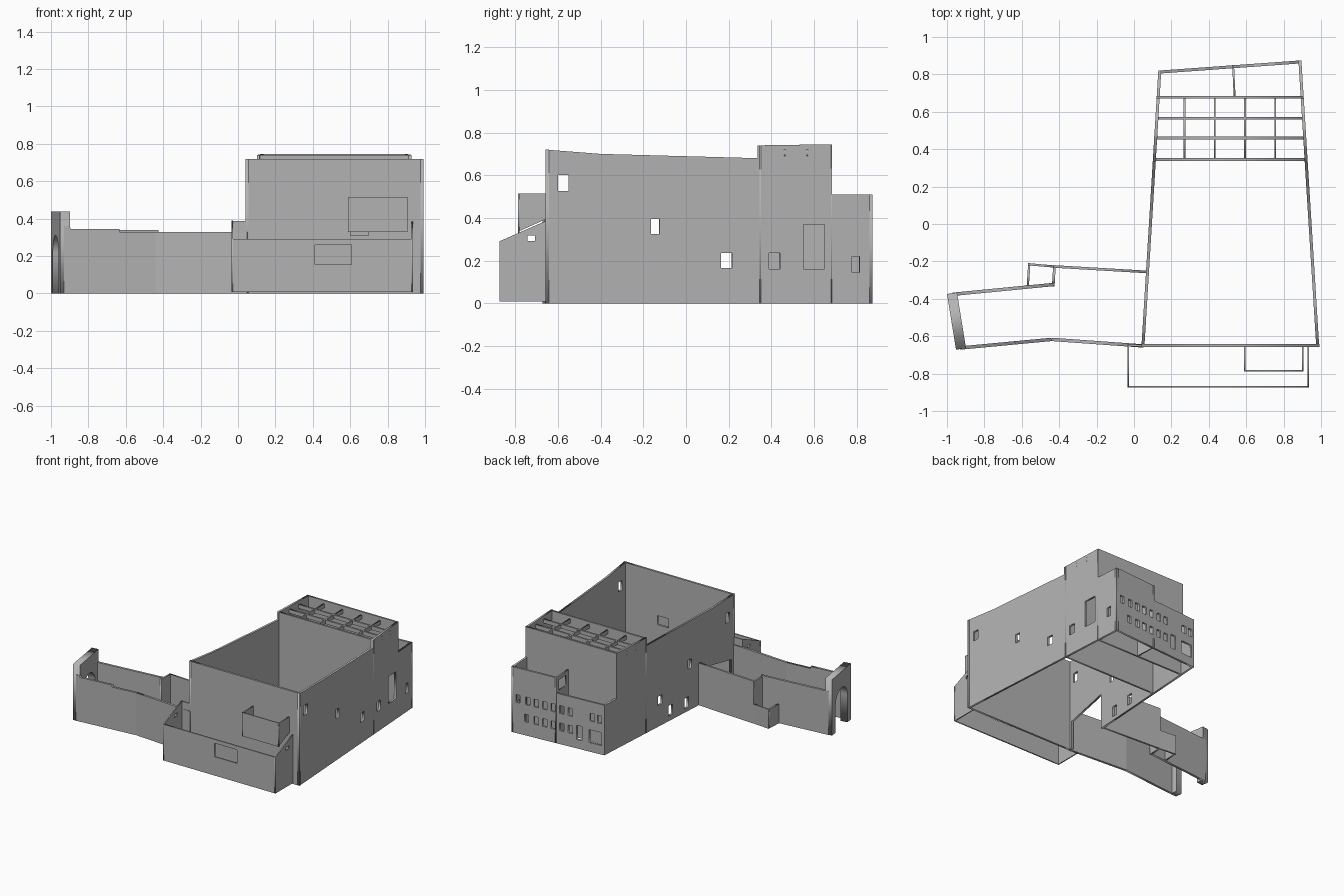
import bpy, math
from mathutils import Matrix, Vector

cube = bpy.data.objects.get("Cube")
if cube:
    bpy.data.objects.remove(cube, do_unlink=True)

plaster = bpy.data.materials.new("grey_plaster")
plaster.use_nodes = True
GREY = (0.45, 0.45, 0.45, 1)
plaster.diffuse_color = GREY
plaster.node_tree.nodes["Principled BSDF"].inputs["Base Color"].default_value = GREY


def rect(centre, base, width, height):
    a, b = centre - width / 2, centre + width / 2
    return [(a, base), (b, base), (b, base + height), (a, base + height)]


def wall(name, p, q, profile, holes=(), t=0.016, side=0):
    """Slab from p to q; a number as profile means a plain height.
    Profiles and holes use world x or y, whichever runs along the wall.
    side: -1 thickens left of the direction of travel, +1 right, 0 both."""
    d = Vector((q[0] - p[0], q[1] - p[1], 0))
    axis = 0 if abs(d.x) > abs(d.y) else 1
    stretch = d.length / d[axis]
    if isinstance(profile, (int, float)):
        profile = [(p[axis], 0), (q[axis], 0), (q[axis], profile), (p[axis], profile)]
    d.normalize()
    n = d.cross(Vector((0, 0, 1)))
    curve = bpy.data.curves.new(name, "CURVE")
    curve.dimensions = "2D"
    curve.fill_mode = "BOTH"
    curve.extrude = t / 2
    for loop in [profile, *holes]:
        s = curve.splines.new("POLY")
        s.points.add(len(loop) - 1)
        for pt, (u, z) in zip(s.points, loop):
            pt.co = ((u - p[axis]) * stretch, z, 0, 1)
        s.use_cyclic_u = True
    tmp = bpy.data.objects.new(name + "_profile", curve)
    bpy.context.collection.objects.link(tmp)
    bpy.context.view_layer.update()
    dg = bpy.context.evaluated_depsgraph_get()
    mesh = bpy.data.meshes.new_from_object(tmp.evaluated_get(dg))
    bpy.data.objects.remove(tmp, do_unlink=True)
    origin = Vector((p[0], p[1], 0)) + n * (side * t / 2)
    m = Matrix((d, Vector((0, 0, 1)), n)).transposed().to_4x4()
    mesh.transform(Matrix.Translation(origin) @ m)
    mesh.materials.clear()
    mesh.materials.append(plaster)
    ob = bpy.data.objects.new(name, mesh)
    bpy.context.collection.objects.link(ob)
    return ob


def beam(name, p, q, z0, z1, t):
    axis = 0 if abs(q[0] - p[0]) > abs(q[1] - p[1]) else 1
    a, b = p[axis], q[axis]
    return wall(name, p, q, [(a, z0), (b, z0), (b, z1), (a, z1)], t=t)


def left_x(y):
    return 0.04 + (y + 0.65) * 0.0612


def right_x(y):
    return 0.99 - (y + 0.65) * 0.0623


# Main hall: long side walls stepping up to the tower and down to the rear rooms
FRONT = -0.658
top = [(0.68, 0.745), (0.335, 0.74), (0.335, 0.68), (-0.4, 0.70), (FRONT, 0.72)]
wall("right_wall", (right_x(FRONT), FRONT), (right_x(0.875), 0.875),
     [(FRONT, 0), (0.875, 0), (0.875, 0.51), (0.68, 0.51)] + top,
     [rect(-0.575, 0.525, 0.05, 0.075), rect(-0.145, 0.325, 0.04, 0.07),
      rect(0.19, 0.165, 0.05, 0.07), rect(0.415, 0.16, 0.05, 0.075),
      rect(0.60, 0.16, 0.10, 0.21), rect(0.795, 0.145, 0.035, 0.075)], side=-1)
wall("left_wall", (left_x(FRONT), FRONT), (left_x(0.82), 0.82),
     [(FRONT, 0), (-0.62, 0), (-0.62, 0.22), (-0.27, 0.28), (-0.27, 0),
      (0.82, 0), (0.82, 0.39), (0.68, 0.39)] + top,
     [rect(-0.575, 0.525, 0.05, 0.075), rect(-0.145, 0.325, 0.04, 0.07),
      rect(0.19, 0.165, 0.05, 0.07), rect(0.07, 0.04, 0.045, 0.08),
      rect(-0.11, 0.03, 0.045, 0.08)], side=1)
wall("front_wall", (left_x(FRONT), FRONT), (right_x(FRONT), FRONT), 0.72,
     [rect(0.65, 0.31, 0.095, 0.07)], side=-1)

# Rear wall with two rows of small windows
upper = [0.84, 0.76, 0.69, 0.62, 0.55, 0.48, 0.41, 0.23, 0.17]
lower = [0.77, 0.69, 0.62, 0.55, 0.48, 0.41]
wall("rear_wall", (left_x(0.82), 0.82), (right_x(0.875), 0.875),
     [(left_x(0.82), 0), (right_x(0.875), 0), (right_x(0.875), 0.51),
      (0.53, 0.51), (0.53, 0.39), (left_x(0.82), 0.39)],
     [rect(x, 0.24, 0.036, 0.06) for x in upper]
     + [rect(x, 0.105, 0.036, 0.06) for x in lower]
     + [rect(0.335, 0.07, 0.045, 0.11), rect(0.205, 0.07, 0.10, 0.10)], side=1)
wall("rear_partition", (0.538, 0.68), (0.53, 0.85), 0.51,
     [rect(0.765, 0.40, 0.09, 0.08)], t=0.01)

# Tower walls and roof beams
wall("tower_front_wall", (left_x(0.345), 0.345), (right_x(0.345), 0.345), 0.74, t=0.014)
wall("tower_rear_wall", (left_x(0.68), 0.678), (right_x(0.68), 0.678), 0.745, t=0.014)
for i, y in enumerate((0.46, 0.565)):
    beam(f"long_beam_{i}", (left_x(y), y), (right_x(y), y), 0.69, 0.72, 0.014)
for i, x in enumerate((0.27, 0.432, 0.593, 0.755)):
    beam(f"cross_beam_{i}", (x, 0.345), (x, 0.678), 0.69, 0.72, 0.01)

# Front enclosure with sloping ends
def slope(y):
    return 0.29 + (y + 0.875) * 0.44

for name, x, s in (("enclosure_left_end", -0.034, 1), ("enclosure_right_end", 0.936, -1)):
    wall(name, (x, -0.875), (x, -0.65),
         [(-0.875, 0.008), (-0.65, 0.008), (-0.65, slope(-0.65)), (-0.875, slope(-0.875))],
         [rect(-0.725, 0.293, 0.035, 0.024)], t=0.008, side=s)
wall("enclosure_front", (-0.034, -0.875), (0.936, -0.875),
     [(-0.034, 0.008), (0.936, 0.008), (0.936, 0.29), (-0.034, 0.29)],
     [rect(0.508, 0.155, 0.195, 0.105)], t=0.01, side=-1)
wall("enclosure_back", (-0.034, -0.65), (0.05, -0.65), 0.387, t=0.01)

# Balcony parapet
beam("balcony_front", (0.587, -0.784), (0.905, -0.784), 0.33, 0.515, 0.008)
for name, x in (("balcony_left_side", 0.591), ("balcony_right_side", 0.901)):
    wall(name, (x, -0.788), (x, -0.655),
         [(-0.788, 0.335), (-0.655, 0.395), (-0.655, 0.515), (-0.788, 0.515)], t=0.008)

# Courtyard walls
T = 0.018
wall("court_front_inner", (0.05, -0.652), (-0.44, -0.617), 0.33, t=T)
wall("court_front_outer", (-0.44, -0.617), (-0.93, -0.663),
     [(-0.44, 0), (-0.93, 0), (-0.93, 0.36), (-0.9, 0.36), (-0.895, 0.345),
      (-0.635, 0.345), (-0.635, 0.33), (-0.44, 0.33)], t=T)
wall("court_rear_inner", (0.065, -0.256), (-0.43, -0.227), 0.33, t=0.014)
wall("court_rear_return", (-0.425, -0.222), (-0.432, -0.335), 0.33, t=0.014)
wall("court_rear_outer", (-0.425, -0.323), (-0.97, -0.376), 0.34, t=T)
wall("bay_rear", (-0.43, -0.227), (-0.567, -0.215), 0.15, t=0.012)
wall("bay_side", (-0.56, -0.213), (-0.568, -0.335), 0.15, t=0.012)

# Arched gateway
MID, RAD, SPRING = -0.52, 0.095, 0.215
arch = [(MID + RAD * math.cos(a), SPRING + RAD * math.sin(a))
        for a in (math.pi * i / 16 for i in range(17))]
wall("arched_gate", (-0.973, -0.37), (-0.925, -0.668),
     [(-0.37, 0), (MID + RAD, 0)] + arch
     + [(MID - RAD, 0), (-0.668, 0), (-0.668, 0.437), (-0.37, 0.437)], t=0.054)
